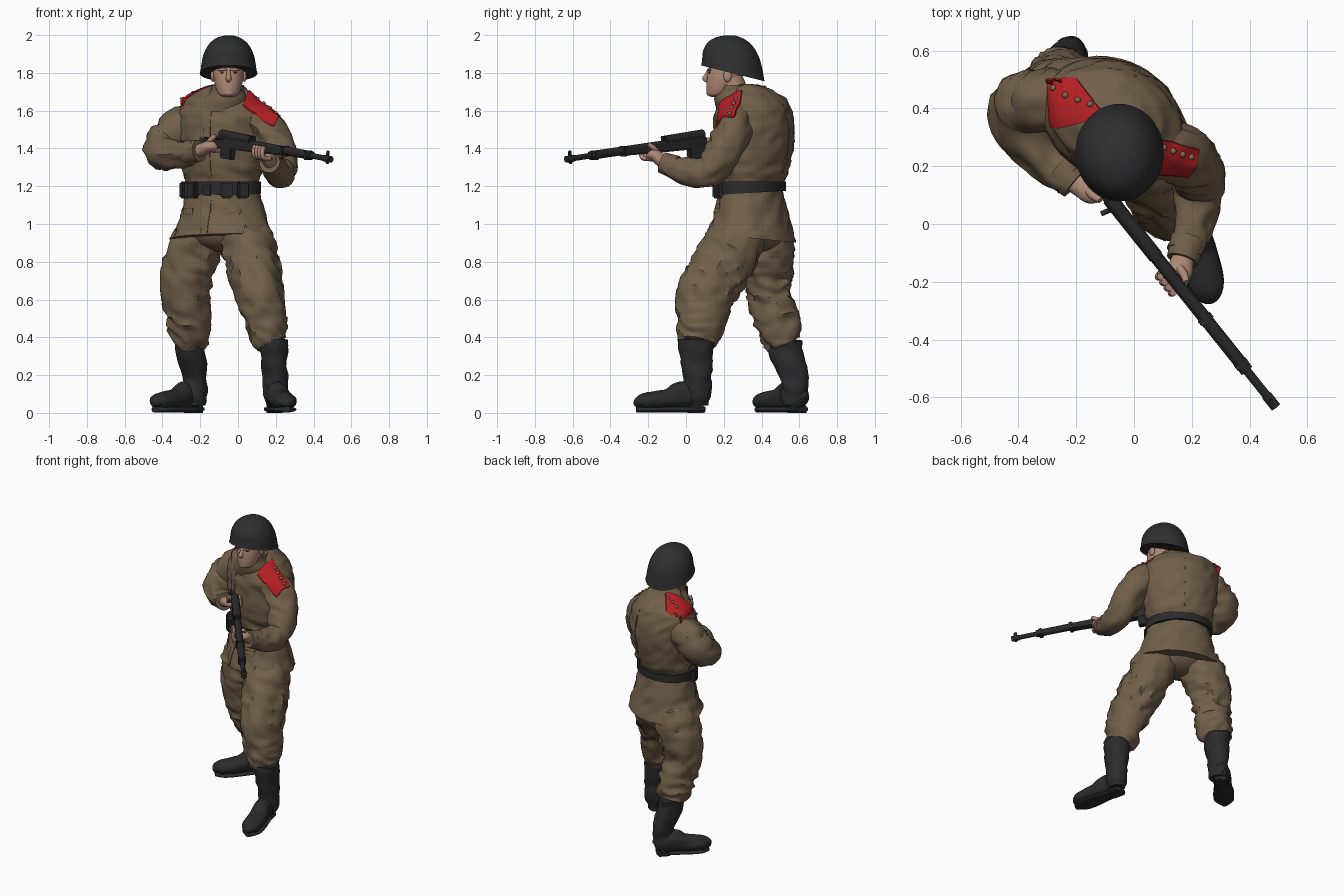
import bpy, bmesh, math
from mathutils import Vector, Matrix, noise

V = Vector
if "Cube" in bpy.data.objects:
    bpy.data.objects.remove(bpy.data.objects["Cube"])


def material(name, r, g, b):
    m = bpy.data.materials.new(name)
    m.use_nodes = True
    m.diffuse_color = (r, g, b, 1)
    bsdf = m.node_tree.nodes["Principled BSDF"]
    bsdf.inputs["Base Color"].default_value = (r, g, b, 1)
    bsdf.inputs["Roughness"].default_value = 0.8
    return m


KHAKI = material("khaki cloth", .165, .115, .067)
RED = material("red cloth", .45, .014, .018)
LEATHER = material("black leather", .024, .024, .025)
STEEL = material("helmet steel", .028, .028, .029)
GUN = material("gun metal", .022, .022, .022)
SKIN = material("skin", .43, .25, .18)
BUTTON = material("tan button", .22, .15, .09)
DARK = material("dark brown", .1, .05, .035)


def finish(name, bm, mat, angle=50):
    bmesh.ops.recalc_face_normals(bm, faces=bm.faces)
    me = bpy.data.meshes.new(name)
    bm.to_mesh(me)
    bm.free()
    me.materials.append(mat)
    ob = bpy.data.objects.new(name, me)
    bpy.context.collection.objects.link(ob)
    bpy.ops.object.select_all(action='DESELECT')
    ob.select_set(True)
    bpy.context.view_layer.objects.active = ob
    bpy.ops.object.shade_smooth_by_angle(angle=math.radians(angle))
    return ob


def spline(rows, steps):
    """Smooth interpolation through rows of (x, y, z, side radius, up radius)."""
    out = []
    for i in range(len(rows) - 1):
        p0, p1, p2, p3 = (rows[max(0, min(len(rows) - 1, i + k))] for k in (-1, 0, 1, 2))
        for s in range(steps):
            t = s / steps
            out.append([.5 * (2 * b + (c - a) * t + (2 * a - 5 * b + 4 * c - d) * t * t
                              + (3 * b - a - 3 * c + d) * t ** 3)
                        for a, b, c, d in zip(p0, p1, p2, p3)])
    return out + [list(rows[-1])]


def tube(name, rows, mat, ref=(0, 0, 1), frame=None, fold=0, steps=6, n=32, tilt=0):
    """Skin elliptical rings along a path; frame fixes the ring plane, tilt drops its rear."""
    rows = [tuple(r) if len(r) == 5 else tuple(r) + (r[3],) for r in rows]
    pts = spline(rows, steps)
    bm, rings = bmesh.new(), []
    for i, p in enumerate(pts):
        c = V(p[:3])
        if frame:
            side, up = V(frame[0]), V(frame[1])
        else:
            t = (V(pts[min(i + 1, len(pts) - 1)][:3]) - V(pts[max(i - 1, 0)][:3])).normalized()
            side = t.cross(V(ref)).normalized()
            up = side.cross(t)
        ring = []
        for k in range(n):
            a = math.tau * k / n
            out = side * (math.cos(a) * p[3]) + up * (math.sin(a) * p[4])
            q = c + out
            if fold:
                w = noise.noise(V((q.x * 9, q.y * 9, q.z * 15 + q.x * 8)))
                q += out.normalized() * fold * (1 - 3.5 * abs(w))
            q.z -= tilt * (q.y - c.y) * (1 - i / (len(pts) - 1))
            ring.append(bm.verts.new(q))
        rings.append(ring)
    for r, s in zip(rings, rings[1:]):
        for k in range(n):
            bm.faces.new((r[k], r[(k + 1) % n], s[(k + 1) % n], s[k]))
    bm.faces.new(rings[0])
    bm.faces.new(rings[-1])
    return finish(name, bm, mat)


def ball(name, c, size, mat, rot=0):
    bm = bmesh.new()
    m = Matrix.Translation(c) @ Matrix.Rotation(rot, 4, 'Z') @ Matrix.Diagonal((*size, 1))
    bmesh.ops.create_uvsphere(bm, u_segments=16, v_segments=10, radius=1, matrix=m)
    return finish(name, bm, mat, 180)


def box(name, m, size, mat, bevel=.006):
    bm = bmesh.new()
    bmesh.ops.create_cube(bm, size=1, matrix=m @ Matrix.Diagonal((*size, 1)))
    bmesh.ops.bevel(bm, geom=bm.edges[:], offset=bevel, segments=2, affect='EDGES')
    return finish(name, bm, mat)


def hit(p, d):
    """Nearest cloth surface to p along d, or p itself."""
    bpy.context.view_layer.update()
    d = V(d).normalized()
    ok, loc, nor, *_ = bpy.context.scene.ray_cast(
        bpy.context.evaluated_depsgraph_get(), V(p) - d * .12, d, distance=.2)
    return loc if ok else V(p)


def drape(name, corners, d, mat, lift=.006, n=10):
    """Project a four-cornered patch onto the cloth and lift it slightly."""
    a, b, c, e = map(V, corners)
    out = -V(d).normalized()
    bm = bmesh.new()
    top = [bm.verts.new(hit(a.lerp(b, i / n).lerp(e.lerp(c, i / n), j / n), d) + out * lift)
           for i in range(n + 1) for j in range(n + 1)]
    w = n + 1
    for i in range(n):
        for j in range(n):
            bm.faces.new([top[k] for k in (i * w + j, i * w + j + 1, (i + 1) * w + j + 1, (i + 1) * w + j)])
    bmesh.ops.smooth_vert(bm, verts=top, factor=.4, use_axis_x=True, use_axis_y=True, use_axis_z=True)
    rim = [e for e in bm.edges if e.is_boundary]
    skirt = bmesh.ops.extrude_edge_only(bm, edges=rim)["geom"]
    bmesh.ops.translate(bm, verts=[v for v in skirt if isinstance(v, bmesh.types.BMVert)], vec=-out * (lift + .003))
    return finish(name, bm, mat)


# Body frame: chest turned towards the model's right
YAW = -math.radians(27)
SIDE = V((math.cos(YAW), math.sin(YAW), 0))
BACK = V((-math.sin(YAW), math.cos(YAW), 0))
BODY = (SIDE, BACK)

# Jacket with front placket, back seam and skirt pockets
tube("jacket", [(-.085, .345, .925, .275, .222), (-.08, .35, 1.05, .232, .185),
                (-.085, .345, 1.2, .198, .155), (-.08, .35, 1.3, .222, .185),
                (-.075, .36, 1.45, .245, .2), (-.075, .36, 1.57, .252, .193),
                (-.088, .368, 1.65, .215, .162), (-.085, .365, 1.69, .165, .12),
                (-.062, .33, 1.725, .1, .09), (-.055, .3, 1.74, .06, .06)],
     KHAKI, frame=BODY, fold=.008, n=56, tilt=.1)


def patch(name, s0, s1, z0, z1, sign=-1):
    base = V((-.08, .35, 0)) + BACK * sign * .17
    drape(name, [base + SIDE * s + V((0, 0, z)) for s, z in ((s0, z0), (s1, z0), (s1, z1), (s0, z1))],
          -BACK * sign, KHAKI, .005)


patch("lower_placket", -.022, .022, .95, 1.13)
patch("upper_placket", -.022, .022, 1.25, 1.62)
patch("back_seam", -.006, .006, 1.26, 1.64, 1)
for s in (-1, 1):
    patch("skirt_pocket_flap", s * .09, s * .17, 1.05, 1.085)

# Sleeves and trousers
tube("right_sleeve", [(-.2, .41, 1.54, .105), (-.31, .43, 1.505, .105), (-.395, .41, 1.42, .1),
                      (-.395, .33, 1.375, .085), (-.3, .22, 1.37, .07),
                      (-.22, .155, 1.385, .055)], KHAKI, fold=.01)
tube("left_sleeve", [(.08, .27, 1.54, .1), (.16, .24, 1.485, .1), (.21, .195, 1.38, .093),
                     (.225, .12, 1.28, .082), (.205, .0, 1.28, .068),
                     (.175, -.1, 1.315, .055)], KHAKI, ref=(1, 0, 0), fold=.01)
tube("right_cuff", [(-.265, .19, 1.378, .064), (-.205, .14, 1.388, .058)], KHAKI)
tube("left_cuff", [(.19, -.055, 1.3, .064), (.168, -.125, 1.325, .056)], KHAKI)
tube("left_trouser", [(.0, .32, 1.0, .11, .11), (.05, .255, .89, .14, .15),
                      (.085, .18, .76, .137, .155), (.115, .105, .63, .122, .15),
                      (.14, .08, .5, .113, .13), (.16, .065, .41, .1, .108),
                      (.18, .058, .365, .085, .088)], KHAKI, ref=(0, -1, 0), fold=.014)
tube("right_trouser", [(-.17, .39, 1.0, .11, .11), (-.22, .42, .89, .135, .14),
                       (-.265, .435, .76, .135, .13), (-.275, .44, .63, .125, .115),
                       (-.265, .475, .5, .113, .115), (-.255, .505, .41, .102, .105),
                       (-.255, .525, .365, .087, .09)], KHAKI, ref=(0, -1, 0), fold=.014)
ball("seat", (-.09, .36, .96), (.18, .16, .11), KHAKI, YAW)

# Shoulder boards and their buttons
boards = {"right": ([(-.308, .505, 1.66), (-.2, .5, 1.69), (-.1, .4, 1.7), (-.295, .34, 1.61)], (.05, .4, -.9)),
          "left": ([(.05, .31, 1.69), (.235, .25, 1.585), (.205, .135, 1.565), (.025, .17, 1.64)], (-.25, .4, -.85))}
for side, (corners, d) in boards.items():
    drape(side + "_shoulder_board", corners, d, RED, .009)
for side, start, end in (("right", (-.28, .47, 1.66), (-.15, .43, 1.69)), ("left", (.1, .27, 1.65), (.2, .23, 1.59))):
    for i in range(4):
        p = hit(V(start).lerp(V(end), i / 3), boards[side][1])
        ball(side + "_board_button", p, (.011, .011, .011), BUTTON)

# Belt, buckle and ammunition pouches
tube("belt", [(-.085, .347, z, .216, .173) for z in (1.165, 1.195, 1.225)], LEATHER, frame=BODY, n=56, tilt=-.06)
for name, s, size in [("ammo_pouch", k, (.062, .045, .09)) for k in (-.16, -.09, .105, .175)] + [
        ("belt_buckle", 0, (.06, .018, .065))]:
    depth = .173 * math.sqrt(1 - (s / .216) ** 2)
    c = V((-.085, .347, 1.18)) + SIDE * s - BACK * depth
    turn = YAW + math.atan2(s / .216 ** 2, depth / .173 ** 2)
    box(name, Matrix.Translation(c) @ Matrix.Rotation(turn, 4, 'Z'), size, LEATHER, .008)


# Boots
def boot(name, shaft, heel, toe):
    h, t = V((*heel, 0)), V((*toe, 0))
    d = (t - h).normalized()
    ang = math.atan2(d.y, d.x)
    (x0, y0), (x1, y1) = shaft
    tube(name + "_shaft", [(x0, y0, .39, .076, .09), (x0, y0, .33, .076, .088),
                           (x1, y1, .2, .066, .075), (x1, y1, .1, .062, .068),
                           (x1, y1, .04, .052, .056)], LEATHER, ref=(0, -1, 0), fold=.005)
    foot = [(.02, .035, .04), (.12, .05, .065), (.35, .056, .073), (.55, .061, .054),
            (.82, .062, .045), (.95, .045, .036), (.99, .015, .015)]
    tube(name + "_foot", [(*h.lerp(t, u)[:2], .018 + b, a, b) for u, a, b in foot], LEATHER, fold=.003)
    tube(name + "_sole", [(*h.lerp(t, u)[:2], .018, a, .016) for u, a in
                          ((.02, .03), (.07, .048), (.3, .05), (.6, .064), (.85, .062), (.99, .02))], LEATHER)
    m = Matrix.Translation(h.lerp(t, .15) + V((0, 0, .02))) @ Matrix.Rotation(ang, 4, 'Z')
    box(name + "_heel", m, (.095, .095, .04), LEATHER, .012)


boot("left_boot", ((.188, .052), (.198, .062)), (.18, .105), (.262, -.265))
boot("right_boot", ((-.252, .525), (-.225, .57)), (-.2, .625), (-.445, .375))

# Head and face
tube("neck", [(-.055, .27, 1.66, .075), (-.05, .225, 1.78, .07)], SKIN, ref=(0, 1, 0))
tube("collar", [(-.08, .3, 1.62, .15, .135), (-.064, .268, 1.67, .115, .118), (-.056, .258, 1.7, .09, .105),
                (-.054, .258, 1.735, .085, .1)], KHAKI, frame=((1, 0, 0), (0, 1, 0)), tilt=-.2)
tube("head", [(-.05, .165, 1.673, .025, .03), (-.05, .17, 1.685, .05, .057), (-.05, .185, 1.72, .067, .077),
              (-.05, .2, 1.77, .078, .09), (-.05, .21, 1.81, .08, .094), (-.05, .22, 1.88, .075, .09)],
     SKIN, frame=((1, 0, 0), (0, 1, 0)))
tube("nose", [(-.05, .122, 1.815, .009), (-.05, .108, 1.785, .012), (-.05, .102, 1.77, .015),
              (-.05, .118, 1.757, .011)], SKIN, ref=(1, 0, 0), n=12)
ball("chin", (-.05, .13, 1.694), (.032, .022, .018), SKIN)
ball("mouth", (-.05, .115, 1.732), (.024, .006, .003), DARK)
for s in (-1, 1):
    ball("ear", (-.05 + s * .083, .22, 1.785), (.012, .022, .033), SKIN)
    ball("eye", (-.05 + s * .032, .125, 1.802), (.012, .006, .005), DARK)
    ball("brow", (-.05 + s * .032, .123, 1.817), (.026, .012, .008), SKIN)

# Helmet
tube("helmet", [(-.05, .247, 1.798, .153, .169), (-.05, .247, 1.81, .149, .165), (-.05, .245, 1.85, .143, .159),
                (-.05, .24, 1.9, .132, .148), (-.05, .237, 1.95, .105, .12), (-.05, .235, 1.982, .068, .078),
                (-.05, .235, 1.996, .03, .034), (-.05, .235, 1.999, .004, .004)],
     STEEL, frame=((1, 0, 0), (0, 1, 0)), n=48, tilt=.25)
ball("helmet_rivet", (.085, .24, 1.84), (.01, .01, .01), STEEL)

# Rifle: local x runs from butt to muzzle, local z is up
butt, muzzle = V((-.31, .37, 1.485)), V((.492, -.635, 1.342))
X = (muzzle - butt).normalized()
Y = V((0, 0, 1)).cross(X).normalized()
Z = X.cross(Y)
R = Matrix.Translation(butt) @ Matrix((X, Y, Z)).transposed().to_4x4()
stock = [(0, .01), (.32, .0), (.38, .025), (.9, .016), (.9, -.024), (.66, -.034),
         (.4, -.042), (.33, -.05), (.2, -.06), (.0, -.085)]
bm = bmesh.new()
face = bm.faces.new([bm.verts.new(R @ V((s, -.022, h))) for s, h in stock])
ext = bmesh.ops.extrude_face_region(bm, geom=[face])["geom"]
bmesh.ops.translate(bm, verts=[g for g in ext if isinstance(g, bmesh.types.BMVert)], vec=Y * .044)
bmesh.ops.bevel(bm, geom=bm.edges[:], offset=.007, segments=2, affect='EDGES')
finish("rifle_stock", bm, GUN, 40)


def rod(name, a, b, r):
    tube(name, [(*(R @ V(a)), r), (*(R @ V(b)), r)], GUN, n=16, steps=1)


rod("barrel", (.6, 0, .005), (1.29, 0, .0), .015)
rod("handguard", (.62, 0, .004), (1.13, 0, .002), .023)
rod("receiver", (.36, 0, .03), (.62, 0, .025), .026)
rod("bolt_handle", (.4, 0, .02), (.385, -.055, .012), .009)
rod("muzzle_sleeve", (1.24, 0, 0), (1.293, 0, 0), .018)
for s, size, h in ((.42, (.09, .036, .09), -.05), (.6, (.07, .03, .03), .035), (.9, (.025, .054, .054), 0),
                   (1.1, (.025, .05, .05), 0), (1.265, (.022, .012, .07), .008)):
    box("rifle_fitting", R @ Matrix.Translation((s, 0, h)), size, GUN, .004)


# Hands wrapped around the rifle
def hand(name, wrist, s, side):
    palm = R @ V((s, side * .03, -.04))
    tube(name + "_palm", [(*wrist, .036, .034), (*V(wrist).lerp(palm, .55), .042, .034),
                          (*palm, .044, .03), (*(R @ V((s + .01, 0, -.058))), .03, .02)], SKIN)
    for i in range(4):
        f = s - .035 + i * .024
        path = [(side * .02, -.055), (-side * .025, -.052), (-side * .037, -.02), (-side * .03, .008)]
        tube(name + "_finger", [(*(R @ V((f, y, z))), .0125) for y, z in path], SKIN, ref=X, n=10, steps=4)
    tube(name + "_thumb", [(*(R @ V((s - .02, side * .04, -.035))), .016), (*(R @ V((s + .01, side * .038, 0))), .014),
                           (*(R @ V((s + .035, side * .028, .022))), .011)], SKIN, n=10, steps=4)


hand("right_hand", (-.215, .15, 1.385), .31, -1)
hand("left_hand", (.172, -.11, 1.32), .72, 1)
